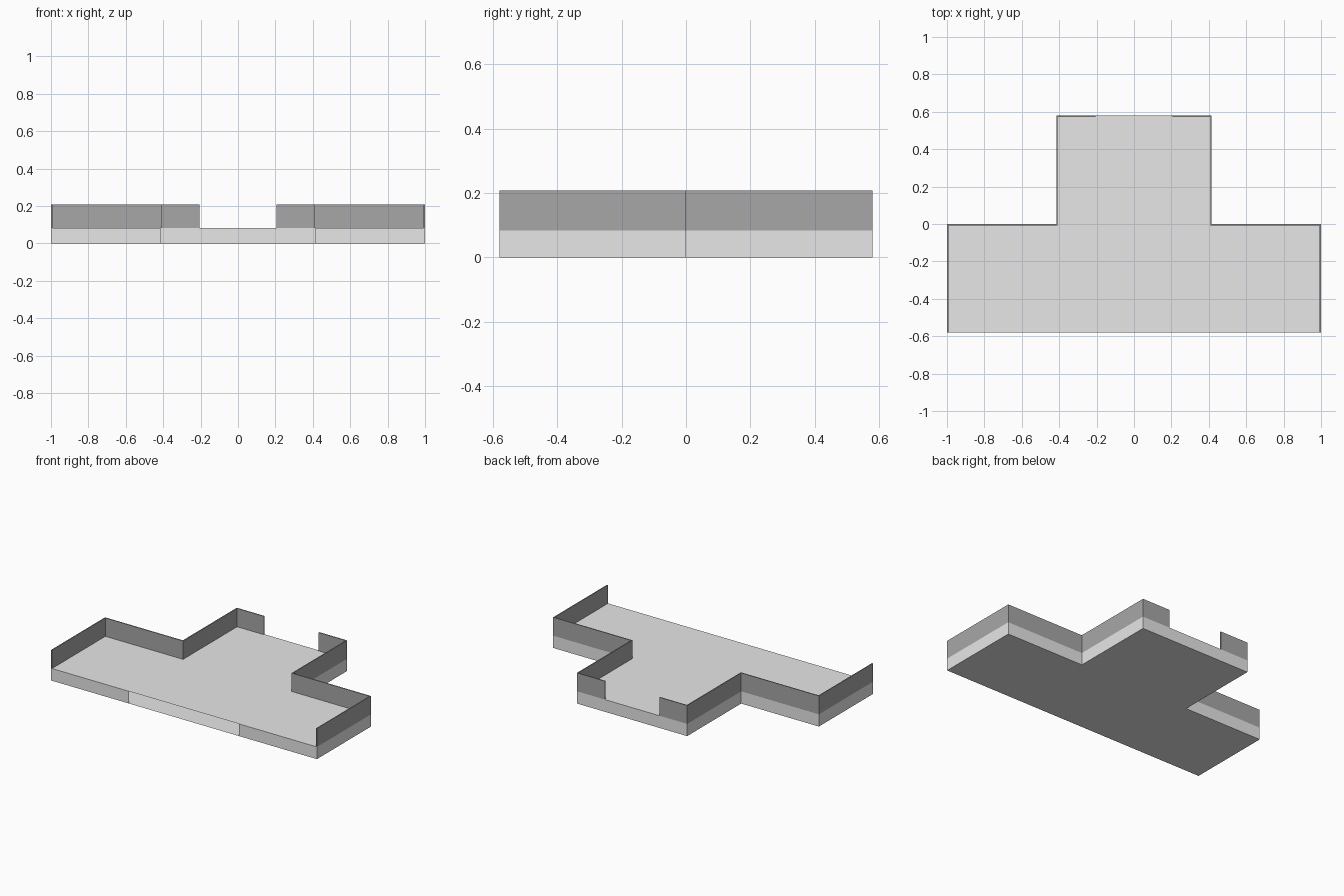
import bpy, bmesh

if "Cube" in bpy.data.objects:
    bpy.data.objects.remove(bpy.data.objects["Cube"])

BASE_H, TOP_H = 0.083, 0.208
WALL_T = 0.007
X_STEM, X_BAR, Y_END, X_GAP = 0.415, 1.0, 0.58, 0.205


def material(name, v):
    m = bpy.data.materials.new(name)
    m.diffuse_color = (v, v, v, 1)
    m.use_nodes = True
    m.node_tree.nodes["Principled BSDF"].inputs["Base Color"].default_value = m.diffuse_color
    return m


def make_object(name, bm, mat):
    me = bpy.data.meshes.new(name)
    bm.to_mesh(me)
    bm.free()
    me.materials.append(mat)
    ob = bpy.data.objects.new(name, me)
    bpy.context.collection.objects.link(ob)
    return ob


light = material("light grey", 0.8)
dark = material("mid grey", 0.39)

# T-shaped floor slab, hollow, with the middle of its front left open
half = [(X_STEM, -Y_END), (X_BAR, -Y_END), (X_BAR, 0), (X_STEM, 0), (X_STEM, Y_END)]
outline = half + [(-x, y) for x, y in reversed(half)]
bm = bmesh.new()
low = [bm.verts.new((x, y, 0)) for x, y in outline]
high = [bm.verts.new((x, y, BASE_H)) for x, y in outline]
bm.faces.new(low[::-1])
bm.faces.new(high)
for i in range(len(outline) - 1):
    bm.faces.new((low[i], low[i + 1], high[i + 1], high[i]))
make_object("floor_slab", bm, light)

# thin parapet around the back and sides, with a doorway gap at the back
path = [(X_GAP, Y_END), (X_STEM, Y_END), (X_STEM, 0), (X_BAR, 0), (X_BAR, -Y_END)]
bm = bmesh.new()
low = [bm.verts.new((x, y, BASE_H)) for x, y in path]
high = [bm.verts.new((x, y, TOP_H)) for x, y in path]
for i in range(len(path) - 1):
    bm.faces.new((low[i], low[i + 1], high[i + 1], high[i]))
wall = make_object("parapet_wall", bm, dark)
solid = wall.modifiers.new("thickness", "SOLIDIFY")
solid.thickness = WALL_T
solid.offset = 1
solid.use_even_offset = True
mirror = wall.modifiers.new("mirror", "MIRROR")
mirror.use_mirror_merge = False
